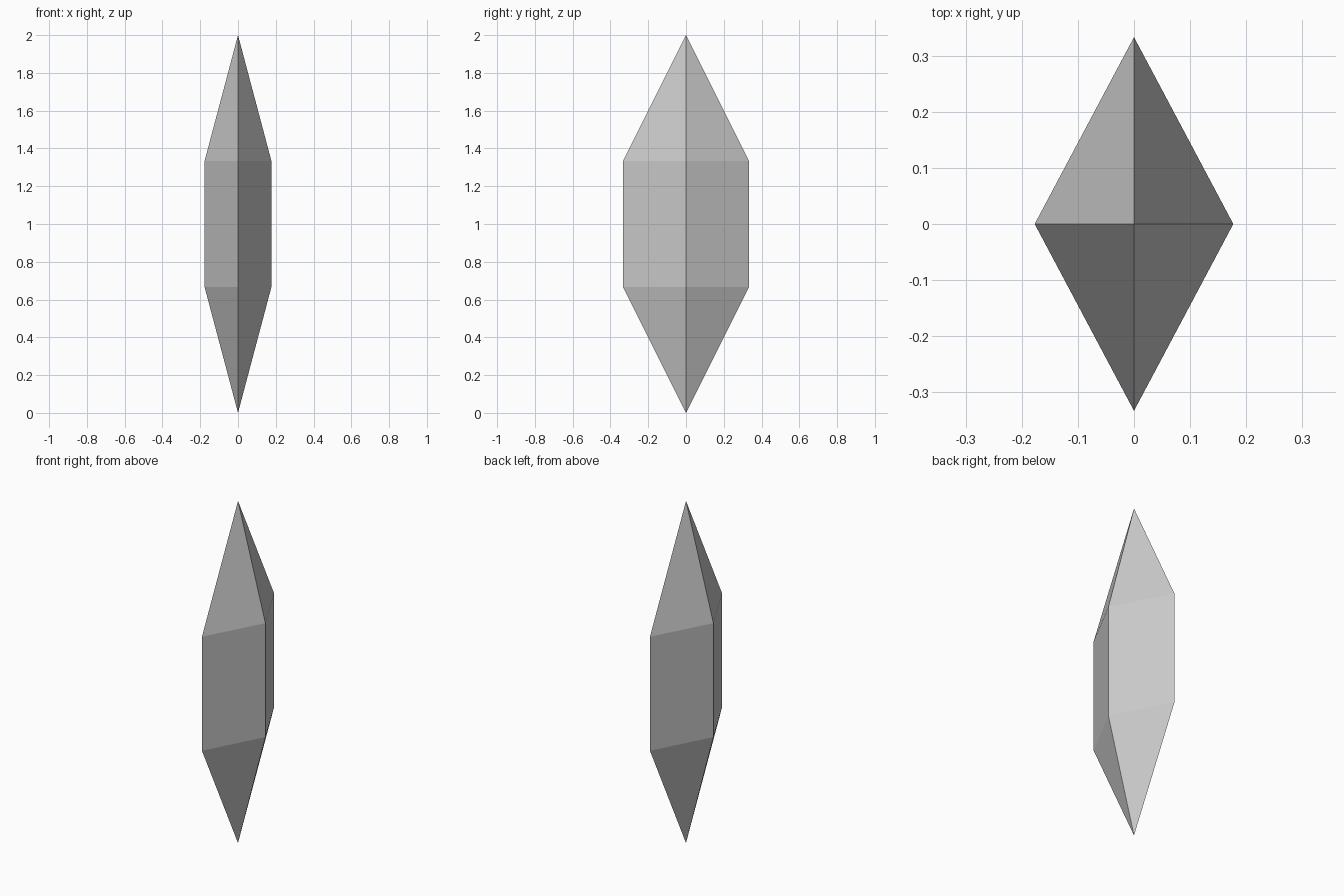
import bpy, bmesh

if "Cube" in bpy.data.objects:
    bpy.data.objects.remove(bpy.data.objects["Cube"])

HALF_X, HALF_Y = 0.177, 0.333      # half widths of the diamond section
LOW, HIGH, TOP = 2 / 3, 4 / 3, 2.0  # heights of the two girdles and the tip

bm = bmesh.new()


def ring(z):
    """Diamond-shaped loop of four vertices at height z."""
    return [bm.verts.new((x, y, z)) for x, y in
            ((HALF_X, 0), (0, HALF_Y), (-HALF_X, 0), (0, -HALF_Y))]


bottom_tip = bm.verts.new((0, 0, 0))
lower, upper = ring(LOW), ring(HIGH)
top_tip = bm.verts.new((0, 0, TOP))

# Lower point, straight middle and upper point on each of the four sides
for i in range(4):
    j = (i + 1) % 4
    bm.faces.new((bottom_tip, lower[j], lower[i]))
    bm.faces.new((lower[i], lower[j], upper[j], upper[i]))
    bm.faces.new((upper[i], upper[j], top_tip))

bmesh.ops.recalc_face_normals(bm, faces=bm.faces)
mesh = bpy.data.meshes.new("crystal")
bm.to_mesh(mesh)
bm.free()
bpy.context.collection.objects.link(bpy.data.objects.new("crystal", mesh))
